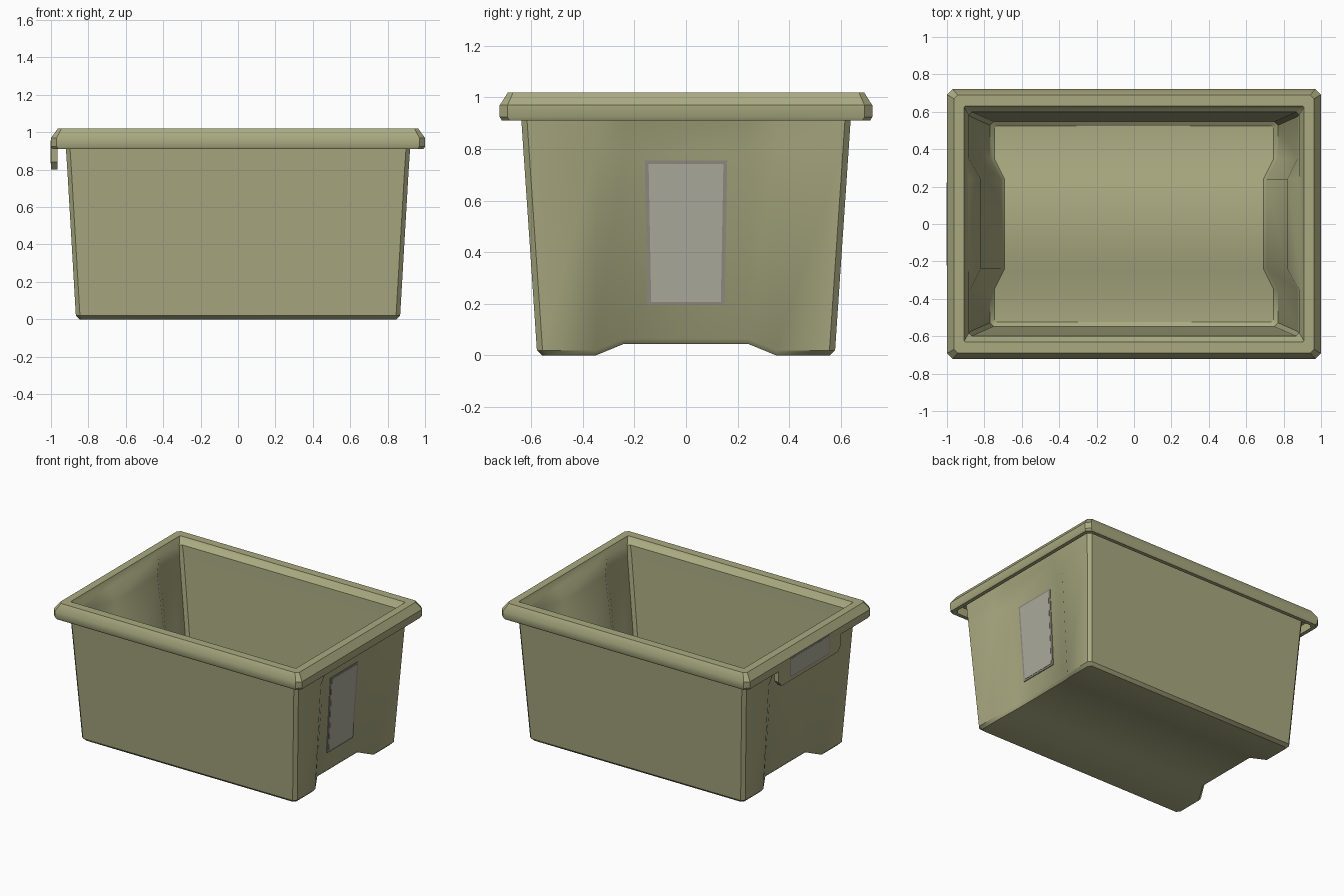
import bpy, bmesh

if "Cube" in bpy.data.objects:
    bpy.data.objects.remove(bpy.data.objects["Cube"])


def material(name, rgb):
    m = bpy.data.materials.new(name)
    m.diffuse_color = (*rgb, 1)
    m.use_nodes = True
    m.node_tree.nodes["Principled BSDF"].inputs["Base Color"].default_value = m.diffuse_color
    return m


olive = material("olive_plastic", (0.40, 0.40, 0.22))
grey = material("label_grey", (0.41, 0.41, 0.34))
dark = material("label_border_grey", (0.28, 0.26, 0.22))


def finish(name, bm, mat, angle=0.6):
    bmesh.ops.recalc_face_normals(bm, faces=bm.faces)
    me = bpy.data.meshes.new(name)
    bm.to_mesh(me)
    bm.free()
    ob = bpy.data.objects.new(name, me)
    bpy.context.collection.objects.link(ob)
    me.materials.append(mat)
    bpy.ops.object.select_all(action='DESELECT')
    bpy.context.view_layer.objects.active = ob
    ob.select_set(True)
    bpy.ops.object.shade_smooth_by_angle(angle=angle)
    return ob


def ring(bm, hx, hy, z, c, d=0.0, lift=0.0):
    """Chamfered rectangle with both short ends pushed in by d and raised by lift."""
    right = [(hx - c, -hy, z), (hx, c - hy, z), (hx, -0.35, z), (hx - d, -0.24, z + lift)]
    right += [(x, -y, h) for x, y, h in reversed(right)]
    left = [(-x, y, h) for x, y, h in reversed(right)]
    return [bm.verts.new(p) for p in right + left]


def cap(bm, r):
    for i in range(7):
        bm.faces.new((r[i], r[i + 1], r[14 - i], r[15 - i]))


# Tub: outer wall, hollow folded rim, inner wall (hx, hy, z, corner, indent, lift)
sections = [
    (0.848, 0.558, 0.00, 0.02, 0.055, 0.045),
    (0.867, 0.578, 0.02, 0.022, 0.058, 0.045),
    (0.912, 0.630, 0.79, 0.022, 0.055),
    (0.920, 0.638, 0.91, 0.022, 0.015),
    (0.924, 0.642, 0.97, 0.022),
    (0.965, 0.687, 0.97, 0.025),
    (0.965, 0.687, 0.91, 0.025),
    (0.992, 0.714, 0.91, 0.03),
    (1.000, 0.722, 0.925, 0.03),
    (1.000, 0.722, 0.97, 0.03),
    (0.963, 0.690, 1.02, 0.02),
    (0.908, 0.630, 1.02, 0.005),
    (0.900, 0.618, 1.00, 0.008),
    (0.882, 0.598, 0.975, 0.015),
    (0.874, 0.594, 0.90, 0.02, 0.055),
    (0.770, 0.548, 0.065, 0.02, 0.06, 0.045),
    (0.747, 0.525, 0.045, 0.015, 0.055, 0.045),
]
bm = bmesh.new()
rings = [ring(bm, *s) for s in sections]
for a, b in zip(rings, rings[1:]):
    for i in range(16):
        j = (i + 1) % 16
        bm.faces.new((a[i], a[j], b[j], b[i]))
cap(bm, rings[0])
cap(bm, rings[-1])
finish("tub", bm, olive)


def plate(name, outline, thickness, mat):
    """Extrude an outline of (x, y, z) points along x."""
    bm = bmesh.new()
    f = bm.faces.new([bm.verts.new(p) for p in outline])
    out = bmesh.ops.extrude_face_region(bm, geom=[f])
    vs = [v for v in out["geom"] if isinstance(v, bmesh.types.BMVert)]
    bmesh.ops.translate(bm, verts=vs, vec=(thickness, 0, 0))
    return finish(name, bm, mat)


# Handle flap hanging under the left rim
flap = [(-0.36, 0.93), (-0.36, 0.84), (-0.325, 0.80)]
flap += [(-y, z) for y, z in reversed(flap)]
plate("handle_flap", [(-0.999, y, z) for y, z in flap], 0.034, olive)


# Label panels with a thin border
def wall_x(z):
    return 0.809 + (z - 0.02) * 0.048 / 0.77


def end_panel(name, w0, w1, z0, z1, off, mat):
    pts = [(-w0, z0), (w0, z0), (w1, z1), (-w1, z1)]
    plate(name, [(wall_x(z) - 0.003, y, z) for y, z in pts], 0.003 + off, mat)


end_panel("end_label_border", 0.15, 0.16, 0.195, 0.755, 0.003, dark)
end_panel("end_label", 0.135, 0.145, 0.208, 0.742, 0.005, grey)


def flap_panel(name, w, z0, z1, off, mat):
    pts = [(-w, z0), (w, z0), (w, z1), (-w, z1)]
    plate(name, [(-0.998, y, z) for y, z in pts], -0.002 - off, mat)


flap_panel("flap_label_border", 0.23, 0.825, 0.965, 0.001, dark)
flap_panel("flap_label", 0.222, 0.833, 0.957, 0.002, grey)
